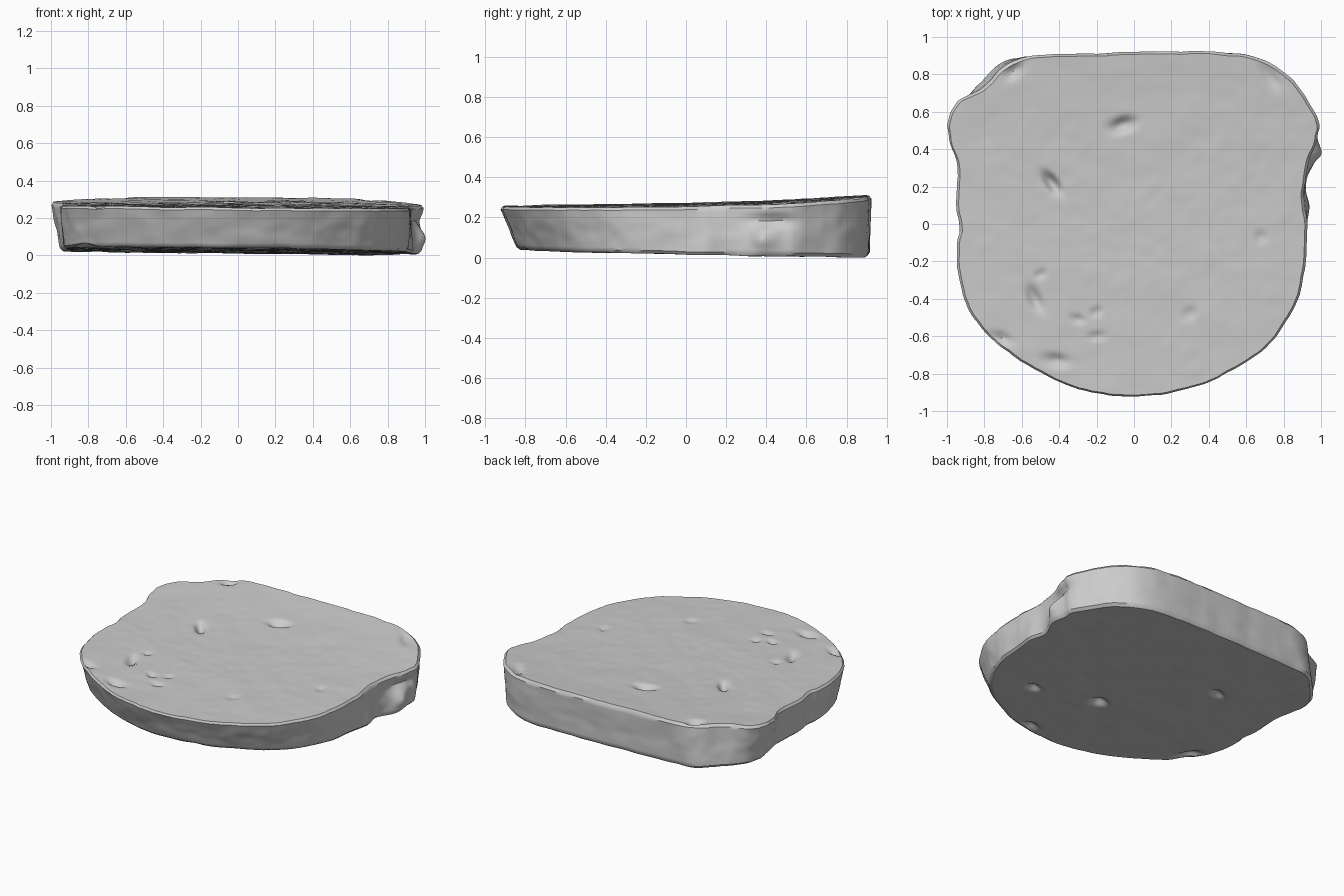
import bpy, bmesh, math
from mathutils import Vector, noise

if "Cube" in bpy.data.objects:
    bpy.data.objects.remove(bpy.data.objects["Cube"])

# Slice outline at the top face: x, y, inward shift of the bottom edge
OUTLINE = [(-.55, .90, .01), (-.2, .913, .01), (.2, .923, .01), (.6, .905, .01),
           (.81, .81, .02), (.92, .68, .03), (.99, .55, .03), (.985, .47, .02),
           (.945, .36, -.03), (.915, .22, 0), (.91, .1, -.03), (.925, 0, 0),
           (.92, -.2, .02), (.89, -.36, .04), (.82, -.52, .06), (.69, -.68, .08),
           (.5, -.80, .09), (.3, -.885, .09), (.05, -.925, .09), (-.2, -.91, .09),
           (-.46, -.82, .08), (-.74, -.64, .07), (-.88, -.47, .05), (-.94, -.28, .03),
           (-.95, -.1, .02), (-.932, -.03, .01), (-.95, .1, .02), (-.945, .3, .03),
           (-.99, .45, .05), (-.995, .56, .05), (-.94, .655, .03), (-.80, .735, -.03),
           (-.69, .84, -.03)]
# Crumb holes: x, y, half length, half width, angle, depth
TOP_HOLES = [(-.06, .53, .06, .035, 20, .04), (-.44, .22, .06, .03, -55, .04),
             (-.53, -.40, .07, .03, -65, .03), (-.42, -.73, .06, .03, 0, .03),
             (-.71, -.61, .05, .025, -10, .025), (-.30, -.51, .03, .02, 0, .02),
             (-.20, -.60, .04, .02, 10, .015), (-.20, -.47, .03, .02, 40, .015),
             (-.50, -.27, .03, .02, 30, .012), (.68, -.07, .03, .03, 0, .012),
             (.30, -.48, .04, .03, 30, .01), (.72, .80, .08, .03, -55, .02),
             (-.64, .82, .05, .03, 40, .03)]
BOTTOM_HOLES = [(.51, -.37, .04, .03, 0, .03), (.08, -.25, .05, .04, 0, .04),
                (-.42, .31, .05, .03, 30, .03), (-.80, -.42, .08, .04, -60, .04),
                (.21, -.76, .05, .03, 0, .03)]
STEPS = 8
RINGS = 64


def fractal(p, freq, seed=0.0):
    return noise.noise(p * freq + Vector((seed, seed * 1.7, 3.1)))


def spline(points):
    """Smooth closed curve through the outline points."""
    n, out = len(points), []
    for i in range(n):
        a, b, c, d = (Vector(points[(i + k) % n]) for k in (-1, 0, 1, 2))
        for s in range(STEPS):
            t = s / STEPS
            out.append(b + .5 * t * (c - a + t * (2*a - 5*b + 4*c - d + t * (3*(b - c) + d - a))))
    return out


def holes(x, y, table):
    total = 0
    for hx, hy, l, w, ang, depth in table:
        c, s = math.cos(math.radians(ang)), math.sin(math.radians(ang))
        u, v = ((x - hx)*c + (y - hy)*s) / l, ((y - hy)*c - (x - hx)*s) / w
        total += depth * math.exp(-(u*u + v*v) ** 1.3)
    return total


def top_z(x, y):
    p = Vector((x, y, 0))
    back = max(0, y - .1)
    z = .283 + .016*y + .042*back*back - .018*max(0, abs(x) - .65) - .008*x
    return z + .004*fractal(p, 5) + .002*fractal(p, 14) - holes(x, y, TOP_HOLES)


def bottom_z(x, y):
    p = Vector((x, y, 0))
    z = .040 - .018*y - .010*x
    return z + .004*fractal(p, 5, 9) + .002*fractal(p, 14, 9) + holes(x, y, BOTTOM_HOLES)


edge = spline(OUTLINE)
n = len(edge)
top_edge, low_edge, normals = [], [], []
for i, e in enumerate(edge):
    d = edge[(i + 2) % n] - edge[i - 2]
    out = Vector((-d.y, d.x, 0)).normalized()
    p = Vector((e.x, e.y, 0))
    normals.append(out)
    top_edge.append(p + out * (.006*fractal(p, 9) + .004*fractal(p, 20)))
    low_edge.append(p - out * (e.z + .006*fractal(p, 9, 5)))

bm = bmesh.new()
rings = []


def add_ring(coords):
    rings.append([bm.verts.new(c) for c in coords])


# Top face, from the middle outwards
for r in range(1, RINGS + 1):
    f = .985 * r / RINGS
    add_ring([(p.x*f, p.y*f, top_z(p.x*f, p.y*f)) for p in top_edge])

# Crust wall with rounded corners and a lump on the right side
WALL = 16
for k in range(1, WALL):
    t = k / WALL
    coords = []
    for a, b, out in zip(top_edge, low_edge, normals):
        p = a.lerp(b, t)
        p.z = top_z(a.x, a.y)*(1 - t) + bottom_z(b.x, b.y)*t
        lump = .035 * math.exp(-((p.y - .39)/.05)**2 - ((p.z - .11)/.05)**2) if p.x > .5 else 0
        notch = .03 * math.exp(-((p.y - .42)/.12)**2 - ((p.z - .20)/.03)**2) if p.x > .5 else 0
        rough = .008*fractal(p, 7, 2) + .004*fractal(p, 16, 2)
        coords.append(p + out * (lump - notch + rough * math.sin(math.pi*t)))
    add_ring(coords)

# Bottom face, back to the middle
for r in range(RINGS, 0, -1):
    f = .985 * r / RINGS
    add_ring([(p.x*f, p.y*f, bottom_z(p.x*f, p.y*f)) for p in low_edge])

for a, b in zip(rings, rings[1:]):
    for i in range(n):
        j = (i + 1) % n
        bm.faces.new((a[i], a[j], b[j], b[i]))
bm.faces.new(rings[0])
bm.faces.new(rings[-1])
bmesh.ops.recalc_face_normals(bm, faces=bm.faces)

# Rest on the floor
low = min(v.co.z for v in bm.verts)
bmesh.ops.translate(bm, verts=bm.verts, vec=(0, 0, -low))

mesh = bpy.data.meshes.new("bread_slice")
bm.to_mesh(mesh)
bm.free()
bread = bpy.data.objects.new("bread_slice", mesh)
bpy.context.collection.objects.link(bread)
bpy.context.view_layer.objects.active = bread
bread.select_set(True)
bpy.ops.object.shade_smooth_by_angle(angle=math.radians(40))
